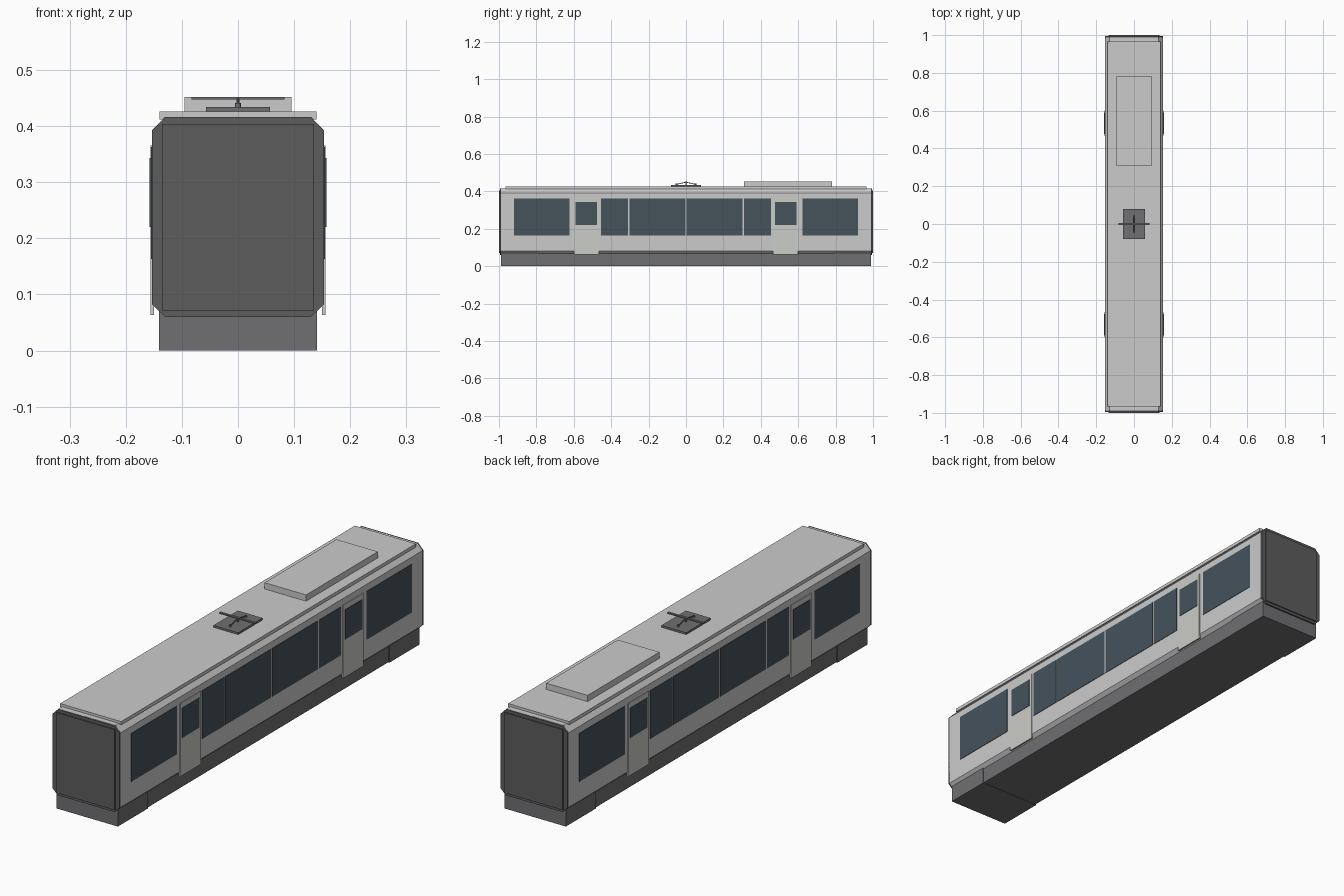
import bpy, math
from mathutils import Vector

if "Cube" in bpy.data.objects:
    bpy.data.objects.remove(bpy.data.objects["Cube"])


def material(name, rgb):
    m = bpy.data.materials.new(name)
    m.diffuse_color = (*rgb, 1)
    m.use_nodes = True
    m.node_tree.nodes["Principled BSDF"].inputs["Base Color"].default_value = m.diffuse_color
    return m


BODY = material("body_paint", (0.70, 0.70, 0.68))
DOOR = material("door_paint", (0.60, 0.61, 0.57))
ROOF = material("roof_grey", (0.55, 0.55, 0.56))
DARK = material("end_dark", (0.11, 0.11, 0.11))
UNDER = material("underframe_grey", (0.16, 0.16, 0.17))
GLASS = material("window_glass", (0.06, 0.085, 0.105))


def box(name, x, y, z, mat):
    """Box from (min, max) ranges on each axis."""
    bpy.ops.mesh.primitive_cube_add(
        size=1, location=[(a + b) / 2 for a, b in (x, y, z)])
    o = bpy.context.object
    o.name = name
    o.scale = [b - a for a, b in (x, y, z)]
    bpy.ops.object.transform_apply(location=False, rotation=False, scale=True)
    o.data.materials.append(mat)
    return o


def extrude_y(name, profile, y0, y1, mat):
    """Extrude an x-z outline along y."""
    n = len(profile)
    verts = [(x, y, z) for y in (y0, y1) for x, z in profile]
    faces = [tuple(range(n)), tuple(range(2 * n - 1, n - 1, -1))]
    faces += [(i, i + n, (i + 1) % n + n, (i + 1) % n) for i in range(n)]
    me = bpy.data.meshes.new(name)
    me.from_pydata(verts, [], faces)
    me.materials.append(mat)
    o = bpy.data.objects.new(name, me)
    bpy.context.collection.objects.link(o)
    return o


def rod(name, a, b, r, mat, sides=8):
    a, b = Vector(a), Vector(b)
    bpy.ops.mesh.primitive_cylinder_add(
        vertices=sides, radius=r, depth=(b - a).length, location=(a + b) / 2,
        rotation=(b - a).to_track_quat('Z', 'Y').to_euler())
    o = bpy.context.object
    o.name = name
    o.data.materials.append(mat)
    bpy.ops.object.shade_smooth_by_angle(angle=math.radians(50))
    return o


# Chamfered body shell
half = [(0.13, 0.06), (0.153, 0.082), (0.153, 0.392), (0.13, 0.416)]
outline = half + [(-x, z) for x, z in reversed(half)]
extrude_y("body_shell", outline, -0.988, 0.988, BODY)

# Roof-coloured chamfer strips and roof slab
for s, side in ((-1, "left"), (1, "right")):
    strip = [(0.1535, 0.392), (0.13, 0.4165), (0.125, 0.412), (0.15, 0.388)]
    strip = [(s * x, z) for x, z in strip]
    extrude_y("roof_edge_" + side, strip if s > 0 else strip[::-1],
              -0.987, 0.987, ROOF)
box("roof_slab", (-0.14, 0.14), (-0.965, 0.965), (0.412, 0.426), ROOF)
box("roof_unit", (-0.095, 0.095), (0.31, 0.78), (0.424, 0.452), ROOF)

# Dark end caps with raised gangway panels
for s, end in ((-1, "front"), (1, "rear")):
    extrude_y("end_cap_" + end, outline, *sorted((s * 0.985, s * 0.995)), DARK)
    box("end_panel_" + end, (-0.135, 0.135), sorted((s * 0.98, s * 1.0)),
        (0.071, 0.404), DARK)
    box("underframe_" + end, (-0.141, 0.141), sorted((s * 0.79, s * 0.988)),
        (0.0, 0.075), UNDER)
box("underframe_middle", (-0.138, 0.138), (-0.79, 0.79), (0.002, 0.075), UNDER)

# Windows and doors on both sides
windows = [(-0.920, -0.622), (-0.455, -0.311), (-0.303, -0.004),
           (0.004, 0.303), (0.311, 0.455), (0.622, 0.920)]
for s, side in ((-1, "left"), (1, "right")):
    for i, span in enumerate(windows):
        box(f"window_{side}_{i + 1}", sorted((s * 0.148, s * 0.1548)), span,
            (0.163, 0.363), GLASS)
    for d, end in ((-1, "front"), (1, "rear")):
        box(f"door_{side}_{end}", sorted((s * 0.150, s * 0.156)),
            sorted((d * 0.465, d * 0.600)), (0.063, 0.365), DOOR)
        box(f"door_window_{side}_{end}", sorted((s * 0.152, s * 0.158)),
            sorted((d * 0.477, d * 0.590)), (0.220, 0.343), GLASS)

# Folded current collector on the roof
box("collector_base", (-0.057, 0.057), (-0.08, 0.08), (0.424, 0.434), UNDER)
box("collector_bar", (-0.083, 0.083), (-0.005, 0.005), (0.447, 0.452), UNDER)
for s, end in ((-1, "front"), (1, "rear")):
    rod("collector_insulator_" + end, (0, s * 0.05, 0.432),
        (0, s * 0.05, 0.441), 0.005, UNDER)
    rod("collector_arm_" + end, (0, s * 0.05, 0.438), (0, 0, 0.449),
        0.002, UNDER)
rod("collector_post", (0, 0, 0.432), (0, 0, 0.449), 0.003, UNDER)
